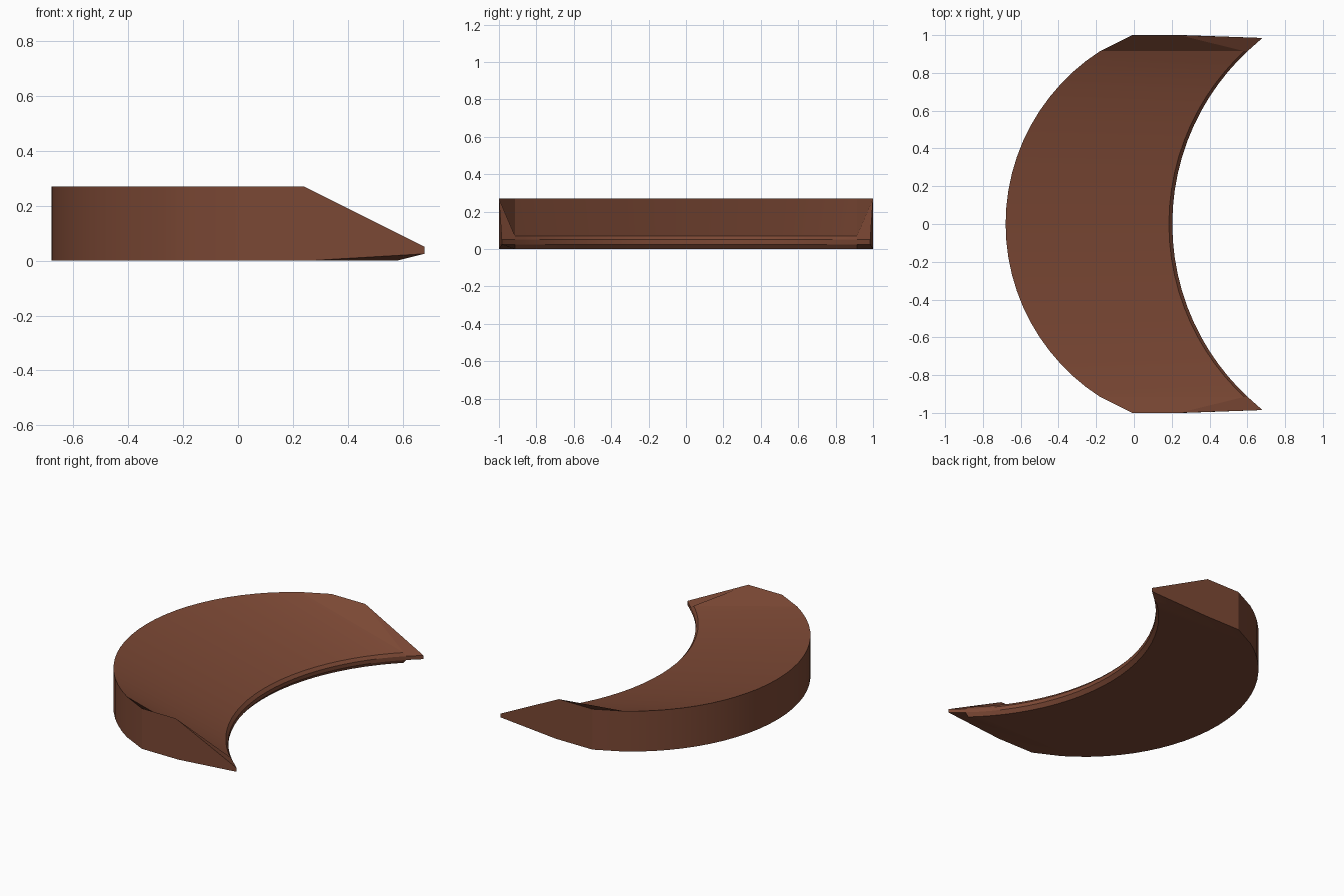
import bpy, bmesh, math

if "Cube" in bpy.data.objects:
    bpy.data.objects.remove(bpy.data.objects["Cube"])


def arc_x(apex, radius, y):
    """x of an arc that bulges towards -x, apex on y = 0."""
    return apex + radius - math.sqrt(radius * radius - y * y)


def section(y):
    """Wedge cross-section: tall outer wall, sloping top, thin chamfered lip."""
    xo, xi = arc_x(-0.68, 1.087, y), arc_x(0.203, 1.25, y)
    return [(xo, y, 0), (xo, y, 0.27), (xi - 0.018, y, 0.07),
            (xi, y, 0.05), (xi, y, 0.025), (xi - 0.022, y, 0)]


def end_section(s):
    """Raised end wall with the pointed tip."""
    return [(-0.01, s, 0), (-0.01, s, 0.27), (0.24, s, 0.27),
            (0.68, s * 0.985, 0.05), (0.68, s * 0.985, 0.025), (0.26, s, 0)]


# Rows from one tip to the other
N = 24
a_max = math.asin(0.915 / 1.087)
ys = [1.087 * math.sin(a_max * (2 * i / N - 1)) for i in range(N + 1)]
rows = [end_section(-1)] + [section(y) for y in ys] + [end_section(1)]

# Skin the rows and cap the ends
bm = bmesh.new()
loops = [[bm.verts.new(p) for p in row] for row in rows]
for a, b in zip(loops, loops[1:]):
    for k in range(6):
        j = (k + 1) % 6
        bm.faces.new((a[k], a[j], b[j], b[k]))
bm.faces.new(loops[0])
bm.faces.new(loops[-1])
bmesh.ops.recalc_face_normals(bm, faces=bm.faces)

mesh = bpy.data.meshes.new("crescent_wedge")
bm.to_mesh(mesh)
bm.free()
wedge = bpy.data.objects.new("crescent_wedge", mesh)
bpy.context.collection.objects.link(wedge)

# Brown material
mat = bpy.data.materials.new("brown")
mat.diffuse_color = (0.2, 0.065, 0.035, 1)
mat.use_nodes = True
mat.node_tree.nodes["Principled BSDF"].inputs["Base Color"].default_value = mat.diffuse_color
mesh.materials.append(mat)

bpy.context.view_layer.objects.active = wedge
wedge.select_set(True)
bpy.ops.object.shade_smooth_by_angle(angle=math.radians(15))
